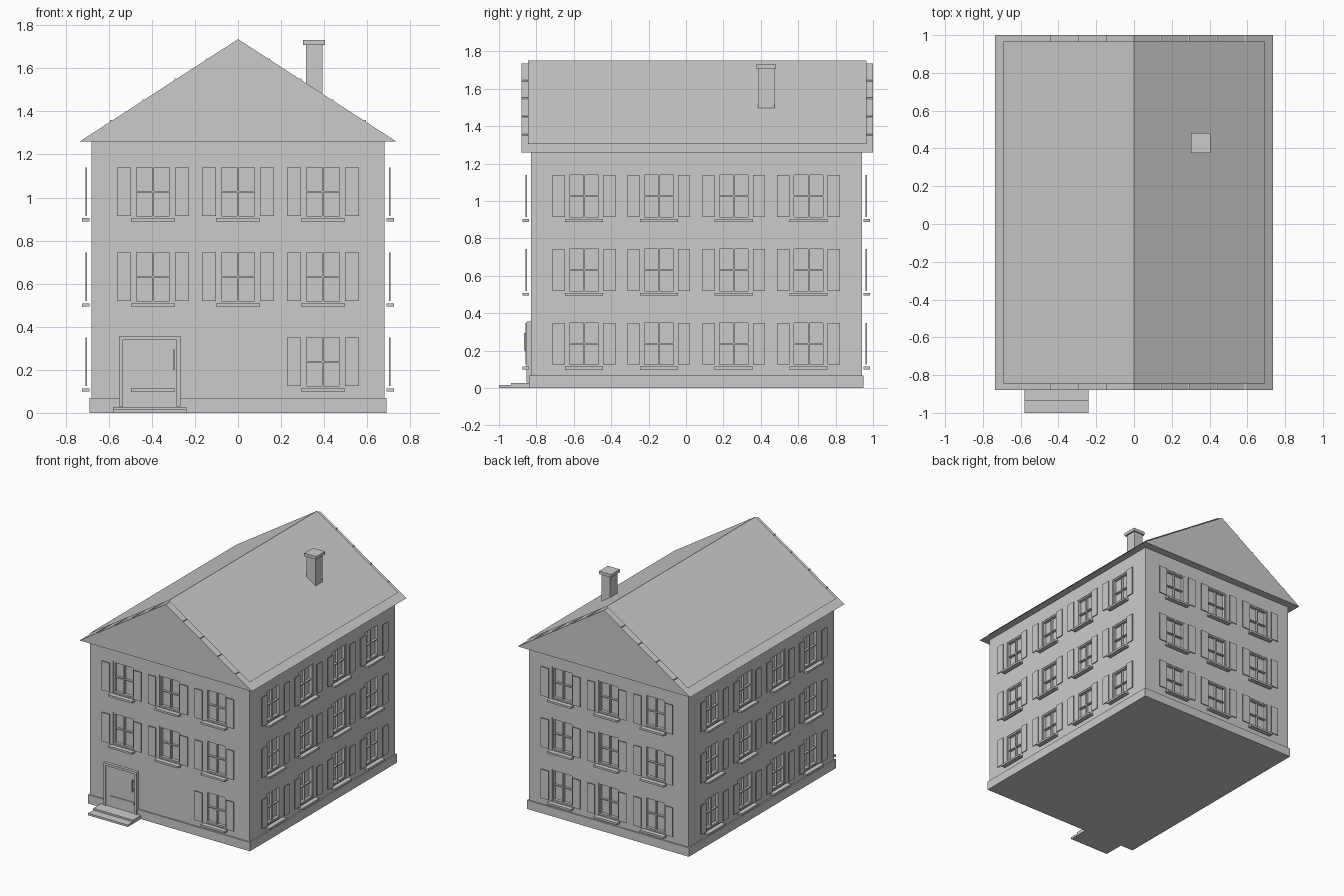
import bpy
import bmesh
from math import pi
from mathutils import Matrix, Vector

default = bpy.data.objects.get("Cube")
if default:
    bpy.data.objects.remove(default, do_unlink=True)

grey = bpy.data.materials.new("light_grey")
grey.use_nodes = True
COLOUR = (0.6, 0.6, 0.6, 1)
grey.diffuse_color = COLOUR
grey.node_tree.nodes["Principled BSDF"].inputs["Base Color"].default_value = COLOUR


def add_box(bm, low, high, matrix=Matrix()):
    low, high = Vector(low), Vector(high)
    scale = Matrix.Diagonal((high - low).to_4d())
    scale[3][3] = 1
    move = Matrix.Translation((low + high) / 2)
    bmesh.ops.create_cube(bm, size=1, matrix=matrix @ move @ scale)


def finish(name, bm):
    bmesh.ops.recalc_face_normals(bm, faces=bm.faces)
    mesh = bpy.data.meshes.new(name)
    bm.to_mesh(mesh)
    bm.free()
    mesh.materials.append(grey)
    obj = bpy.data.objects.new(name, mesh)
    bpy.context.collection.objects.link(obj)
    return obj


def boxes(name, *pairs):
    bm = bmesh.new()
    for low, high in pairs:
        add_box(bm, low, high)
    return finish(name, bm)


# Main proportions
HALF_X, HALF_Y, MID_Y = 0.68, 0.885, 0.055
EAVE, RIDGE, ROOF_X = 1.26, 1.735, 0.735
ROOF_FRONT, ROOF_BACK = -0.88, 1.0
SLOPE = (RIDGE - EAVE) / ROOF_X
ROWS = (0.237, 0.632, 1.027)


def wall_matrix(angle, along, z):
    """Local frame on a wall: x runs along it, -y points outward."""
    reach = HALF_Y if angle in (0, pi) else HALF_X
    return (Matrix.Translation((0, MID_Y, 0)) @ Matrix.Rotation(angle, 4, "Z")
            @ Matrix.Translation((along, -reach, z)))


# Window layout, leaving the ground floor door area free
spots = []
for z in ROWS:
    for x in (-0.395, 0, 0.395):
        spots.append((pi, x, z))
        if z > ROWS[0] or x > 0:
            spots.append((0, x, z))
    for y in (-0.6, -0.2, 0.2, 0.6):
        spots += [(pi / 2, y, z), (-pi / 2, y, z)]

# Walls with shallow window openings
walls = boxes("walls", ((-HALF_X, MID_Y - HALF_Y, 0.03), (HALF_X, MID_Y + HALF_Y, EAVE)))
W, H = 0.088, 0.123
bm = bmesh.new()
for spot in spots:
    add_box(bm, (-W, -0.05, -H), (W, 0.025, H), wall_matrix(*spot))
cutter = finish("window_cutter", bm)
cutter.hide_render = True
cut = walls.modifiers.new("openings", "BOOLEAN")
cut.operation = "DIFFERENCE"
cut.solver = "EXACT"
cut.object = cutter
bpy.context.view_layer.update()
cut_mesh = bpy.data.meshes.new_from_object(
    walls.evaluated_get(bpy.context.evaluated_depsgraph_get()))
walls.modifiers.clear()
walls.data = cut_mesh
bpy.data.objects.remove(cutter, do_unlink=True)

# Window parts, each given as boxes in the wall frame
T = 0.011
window_parts = {
    "window_frames": [
        ((-W, 0.003, -H), (T - W, 0.025, H)), ((W - T, 0.003, -H), (W, 0.025, H)),
        ((T - W, 0.003, H - T), (W - T, 0.025, H)),
        ((T - W, 0.003, -H), (W - T, 0.025, T - H))],
    "window_bars": [
        ((-0.004, 0.008, T - H), (0.004, 0.025, H - T)),
        ((T - W, 0.008, -0.004), (W - T, 0.025, 0.004))],
    "window_sills": [((-0.102, -0.044, -0.138), (0.102, -0.009, -H))],
    "shutters": [
        ((side * 0.135 - 0.0325, -0.027, -0.112), (side * 0.135 + 0.0325, -0.021, 0.112))
        for side in (-1, 1)],
}
for name, parts in window_parts.items():
    bm = bmesh.new()
    for spot in spots:
        for low, high in parts:
            add_box(bm, low, high, wall_matrix(*spot))
    finish(name, bm)

# Plinth
boxes("plinth", ((-0.69, -0.84, 0), (0.69, 0.95, 0.068)))

# Roof prism
bm = bmesh.new()
gable = [bm.verts.new((x, ROOF_FRONT, z))
         for x, z in ((-ROOF_X, EAVE), (ROOF_X, EAVE), (0, RIDGE))]
face = bm.faces.new(gable)
ext = bmesh.ops.extrude_face_region(bm, geom=[face])
bmesh.ops.translate(bm, vec=(0, ROOF_BACK - ROOF_FRONT, 0),
                    verts=[v for v in ext["geom"] if isinstance(v, bmesh.types.BMVert)])
finish("roof", bm)

# Thin roof covering lying just above the prism
bm = bmesh.new()
rows = [[bm.verts.new((x, y, RIDGE + 0.016 - abs(x) * SLOPE)) for x in (-0.69, 0, 0.69)]
        for y in (-0.845, 0.965)]
for i in (0, 1):
    bm.faces.new((rows[0][i], rows[0][i + 1], rows[1][i + 1], rows[1][i]))
finish("roof_covering", bm)

# Narrow battens running along the slopes
boxes("roof_battens", *[
    ((s * x - 0.004, ROOF_FRONT, RIDGE - x * SLOPE - 0.01),
     (s * x + 0.004, ROOF_BACK, RIDGE - x * SLOPE + 0.005))
    for s in (-1, 1) for x in (0.145, 0.29, 0.44, 0.59)])

# Chimney
boxes("chimney", ((0.316, 0.385, 1.4), (0.392, 0.472, 1.71)))
boxes("chimney_cap", ((0.302, 0.375, 1.708), (0.404, 0.482, 1.731)))

# Door, surround, hardware and steps
boxes("door_surround",
      ((-0.552, -0.852, 0.03), (-0.534, -0.82, 0.357)),
      ((-0.285, -0.852, 0.03), (-0.267, -0.82, 0.357)),
      ((-0.534, -0.852, 0.339), (-0.285, -0.82, 0.357)))
boxes("door", ((-0.534, -0.844, 0.03), (-0.285, -0.82, 0.339)))
boxes("door_lower_bar", ((-0.497, -0.851, 0.097), (-0.295, -0.84, 0.116)))
boxes("door_handle", ((-0.302, -0.865, 0.2), (-0.295, -0.858, 0.294)),
      ((-0.302, -0.86, 0.21), (-0.295, -0.84, 0.22)),
      ((-0.302, -0.86, 0.275), (-0.295, -0.84, 0.285)))
boxes("lower_step", ((-0.58, -1.0, 0), (-0.24, -0.83, 0.015)))
boxes("upper_step", ((-0.58, -0.935, 0.015), (-0.24, -0.83, 0.028)))
